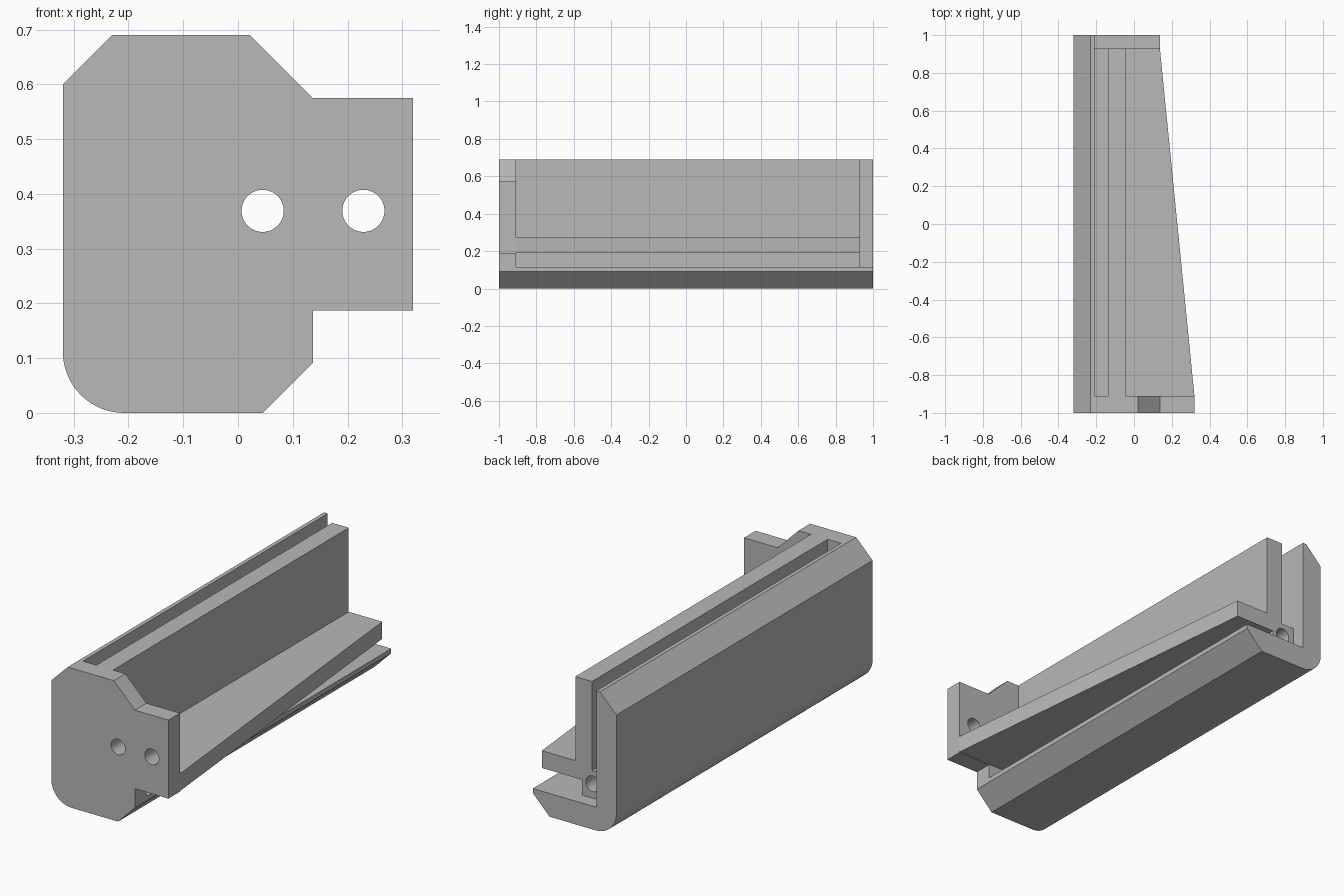
import bpy, bmesh, math
from mathutils import Vector

cube = bpy.data.objects.get("Cube")
if cube:
    bpy.data.objects.remove(cube, do_unlink=True)

grey = bpy.data.materials.new("plain grey")
grey.use_nodes = True
COLOUR = (0.48, 0.48, 0.48, 1)
grey.diffuse_color = COLOUR
grey.node_tree.nodes["Principled BSDF"].inputs["Base Color"].default_value = COLOUR

FRONT, PLATE_BACK, RAIL_BACK, BACK = -1.0, -0.91, 0.93, 1.0


def prism(name, profile, y0, y1, taper=None):
    """Extrude an x-z profile along y; taper=(old_x, new_x) narrows the far end."""
    bm = bmesh.new()
    face = bm.faces.new([bm.verts.new((x, y0, z)) for x, z in profile])
    ext = bmesh.ops.extrude_face_region(bm, geom=[face])
    far = [v for v in ext["geom"] if isinstance(v, bmesh.types.BMVert)]
    bmesh.ops.translate(bm, verts=far, vec=Vector((0, y1 - y0, 0)))
    for v in far:
        if taper and abs(v.co.x - taper[0]) < 0.001:
            v.co.x = taper[1]
    bmesh.ops.recalc_face_normals(bm, faces=bm.faces)
    mesh = bpy.data.meshes.new(name)
    bm.to_mesh(mesh)
    bm.free()
    obj = bpy.data.objects.new(name, mesh)
    bpy.context.collection.objects.link(obj)
    mesh.materials.append(grey)
    return obj


def circle(cx, cz, r, n=40):
    return [(cx + r * math.cos(math.tau * i / n), cz + r * math.sin(math.tau * i / n))
            for i in range(n)]


def drill(obj, cx, cz, r, y0, y1):
    """Cut a round hole along y."""
    cutter = prism("hole_cutter", circle(cx, cz, r), y0, y1)
    cutter.hide_render = True
    mod = obj.modifiers.new("hole", "BOOLEAN")
    mod.operation, mod.solver, mod.object = "DIFFERENCE", "EXACT", cutter
    bpy.context.view_layer.objects.active = obj
    bpy.ops.object.modifier_apply(modifier=mod.name)
    bpy.data.objects.remove(cutter, do_unlink=True)


# Rounded lower corner and chamfers shared by the plate and the channel
R = 0.112
corner = [(-0.32 + R - R * math.cos(a), R - R * math.sin(a))
          for a in (math.pi / 2 * i / 16 for i in range(17))]
left_side = [(-0.23, 0.69), (-0.32, 0.6)] + corner + [(0.045, 0), (0.137, 0.092)]

# End plate with a side tab and two through holes
plate = prism("front_plate", left_side + [
    (0.137, 0.187), (0.32, 0.187), (0.32, 0.575), (0.137, 0.575), (0.022, 0.69)],
    FRONT, PLATE_BACK)
for x in (0.045, 0.229):
    drill(plate, x, 0.369, 0.0385, FRONT - 0.1, PLATE_BACK + 0.1)

# Outer L-shaped channel
channel = prism("outer_channel", left_side + [
    (0.137, 0.115), (-0.21, 0.115), (-0.21, 0.69)], PLATE_BACK, BACK)

# Inner wall with tapering ledge, standing on a bored corner beam
rail = prism("inner_rail", [
    (-0.137, 0.69), (-0.046, 0.69), (-0.046, 0.275), (0.32, 0.275), (0.32, 0.19),
    (-0.083, 0.19), (-0.083, 0.115), (-0.21, 0.115), (-0.21, 0.25), (-0.137, 0.25)],
    PLATE_BACK, RAIL_BACK, taper=(0.32, 0.137))
drill(rail, -0.142, 0.186, 0.0385, PLATE_BACK + 0.01, RAIL_BACK + 0.1)

# Smooth the round corner and holes, keep the other edges sharp
bpy.ops.object.select_all(action="DESELECT")
for obj in (plate, channel, rail):
    obj.select_set(True)
bpy.context.view_layer.objects.active = plate
bpy.ops.object.shade_smooth_by_angle(angle=math.radians(25))
